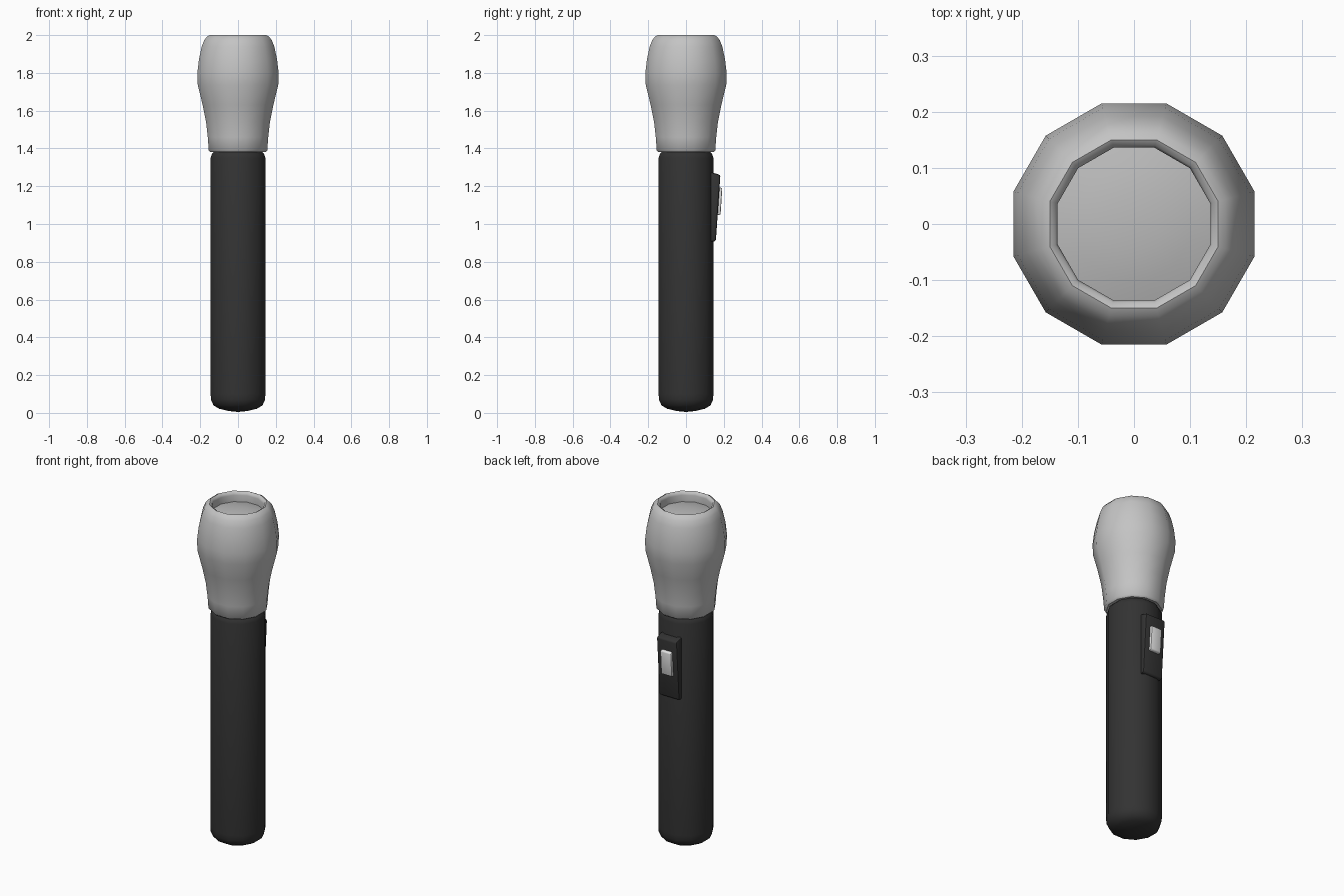
import bpy, bmesh, math

cube = bpy.data.objects.get("Cube")
if cube:
    bpy.data.objects.remove(cube)

SIDES = 12
FLAT = math.cos(math.pi / SIDES)  # flat-to-corner ratio of the polygon


def material(name, value):
    m = bpy.data.materials.new(name)
    m.use_nodes = True
    color = (value, value, value, 1)
    m.diffuse_color = color
    m.node_tree.nodes["Principled BSDF"].inputs["Base Color"].default_value = color
    return m


silver = material("silver grey", 0.55)
black = material("matt black", 0.033)
glass = material("lens grey", 0.5)
pale = material("pale grey", 0.75)


def finish(name, bm, mat, angle):
    bmesh.ops.recalc_face_normals(bm, faces=bm.faces)
    mesh = bpy.data.meshes.new(name)
    bm.to_mesh(mesh)
    bm.free()
    mesh.materials.append(mat)
    ob = bpy.data.objects.new(name, mesh)
    bpy.context.collection.objects.link(ob)
    bpy.ops.object.select_all(action="DESELECT")
    ob.select_set(True)
    bpy.context.view_layer.objects.active = ob
    bpy.ops.object.shade_smooth_by_angle(angle=math.radians(angle))
    return ob


def lathe(name, profile, mat, angle=50):
    """Turn (half width, height) pairs into a twelve-sided solid."""
    bm = bmesh.new()
    rings = []
    for w, z in profile:
        if w == 0:
            rings.append([bm.verts.new((0, 0, z))] * SIDES)
            continue
        ring = []
        for i in range(SIDES):
            a = math.tau * (i + 0.5) / SIDES
            ring.append(bm.verts.new((w / FLAT * math.cos(a), w / FLAT * math.sin(a), z)))
        rings.append(ring)
    for low, high in zip(rings, rings[1:]):
        for i in range(SIDES):
            j = (i + 1) % SIDES
            corners = dict.fromkeys((low[i], low[j], high[j], high[i]))
            bm.faces.new(list(corners))
    return finish(name, bm, mat, angle)


def side_block(name, outline, half_width, bevel, mat):
    """Extrude a (y, z) side outline across x and round its edges."""
    bm = bmesh.new()
    face = bm.faces.new([bm.verts.new((-half_width, y, z)) for y, z in outline])
    new = bmesh.ops.extrude_face_region(bm, geom=[face])["geom"]
    verts = [v for v in new if isinstance(v, bmesh.types.BMVert)]
    bmesh.ops.translate(bm, verts=verts, vec=(2 * half_width, 0, 0))
    bmesh.ops.bevel(bm, geom=bm.edges[:], offset=bevel, segments=2,
                    profile=0.5, affect="EDGES")
    return finish(name, bm, mat, 40)


# Handle with domed base and chamfered neck
lathe("handle", [(0, 0.005), (0.05, 0.01), (0.10, 0.022), (0.13, 0.04), (0.143, 0.07),
                 (0.145, 0.10), (0.145, 1.35), (0.138, 1.37), (0.125, 1.385),
                 (0.12, 1.42), (0, 1.42)], black)

# Flared head with rolled rim and recessed opening
lathe("head", [(0.12, 1.385), (0.145, 1.38), (0.155, 1.39), (0.160, 1.46), (0.169, 1.54),
               (0.187, 1.63), (0.213, 1.735), (0.215, 1.80), (0.207, 1.87),
               (0.192, 1.94), (0.178, 1.975), (0.163, 1.993), (0.15, 2.0),
               (0.140, 1.994), (0.136, 1.98), (0.138, 1.93)], silver)

# Slightly domed lens
lathe("lens", [(0.14, 1.94), (0.10, 1.951), (0.05, 1.958), (0, 1.96)], glass)

# Wedge-shaped switch plate and thumb slider on the back
side_block("switch_plate", [(0.13, 0.905), (0.158, 0.91), (0.182, 1.26), (0.13, 1.275)],
           0.066, 0.009, black)
side_block("switch_slider", [(0.16, 1.045), (0.183, 1.05), (0.192, 1.19), (0.16, 1.20)],
           0.035, 0.006, pale)
